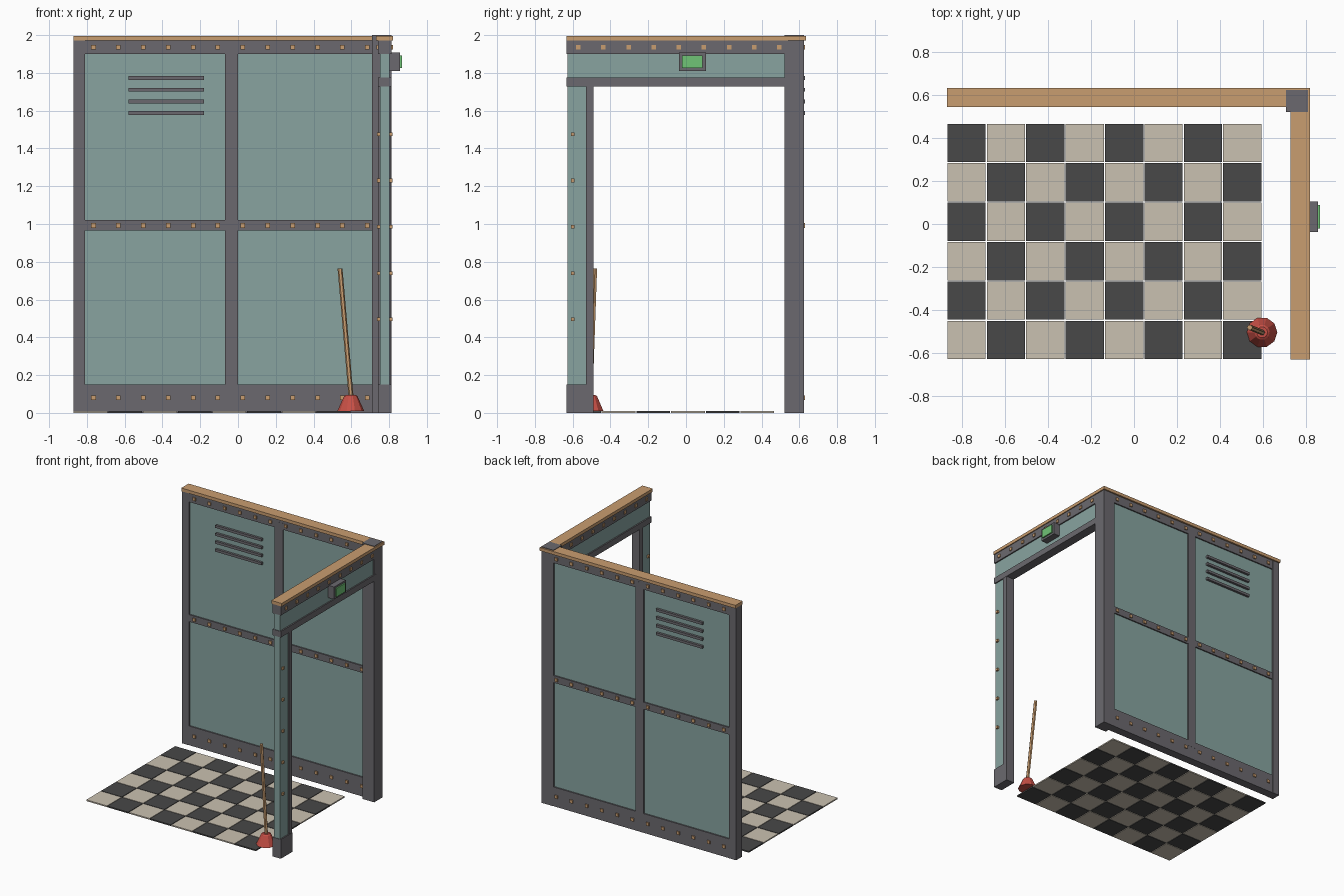
import bpy, math
from mathutils import Vector

if "Cube" in bpy.data.objects:
    bpy.data.objects.remove(bpy.data.objects["Cube"])


def material(name, rgb):
    m = bpy.data.materials.new(name)
    lin = [(c / 255 / 12.92) if c < 11 else ((c / 255 + 0.055) / 1.055) ** 2.4 for c in rgb]
    m.diffuse_color = (*lin, 1)
    m.use_nodes = True
    m.node_tree.nodes["Principled BSDF"].inputs["Base Color"].default_value = m.diffuse_color
    return m


GREY = material("frame grey", (107, 105, 110))
TEAL = material("panel teal", (136, 164, 160))
WOOD = material("warm wood", (201, 157, 112))
DARK = material("dark tile", (72, 72, 72))
CREAM = material("cream tile", (202, 193, 177))
RED = material("rubber red", (200, 80, 70))
GREEN = material("sign green", (112, 195, 118))


def finish(name, verts, faces, mat):
    me = bpy.data.meshes.new(name)
    me.from_pydata(verts, [], faces)
    me.materials.append(mat)
    ob = bpy.data.objects.new(name, me)
    bpy.context.collection.objects.link(ob)
    return ob


def boxes(name, items, mat):
    """One object from boxes given as (x0, x1, y0, y1, z0, z1)."""
    verts, faces = [], []
    for x0, x1, y0, y1, z0, z1 in items:
        b = len(verts)
        verts += [(x, y, z) for z in (z0, z1) for x, y in ((x0, y0), (x1, y0), (x1, y1), (x0, y1))]
        faces += [[b + i for i in f] for f in
                  ((3, 2, 1, 0), (4, 5, 6, 7), (0, 1, 5, 4), (1, 2, 6, 5), (2, 3, 7, 6), (3, 0, 4, 7))]
    return finish(name, verts, faces, mat)


def lathe(name, rings, sides, mat):
    """Closed tube through rings of (centre, radius)."""
    verts, faces = [], []
    for c, r in rings:
        verts += [(c[0] + r * math.cos(2 * math.pi * i / sides),
                   c[1] + r * math.sin(2 * math.pi * i / sides), c[2]) for i in range(sides)]
    for k in range(len(rings) - 1):
        for i in range(sides):
            j = (i + 1) % sides
            faces.append([k * sides + i, k * sides + j, (k + 1) * sides + j, (k + 1) * sides + i])
    faces.append(list(range(sides))[::-1])
    faces.append([(len(rings) - 1) * sides + i for i in range(sides)])
    return finish(name, verts, faces, mat)


WY, WX = 0.588, 0.777          # centre planes of back and side walls
POST, RAIL, PANEL = 0.036, 0.034, 0.024   # half thicknesses


def back(x0, x1, z0, z1, h):
    return (x0, x1, WY - h, WY + h, z0, z1)


def side(y0, y1, z0, z1, h):
    return (WX - h, WX + h, y0, y1, z0, z1)


# Back wall
boxes("back_panel", [back(-0.85, 0.74, 0.1, 1.95, PANEL)], TEAL)
boxes("back_posts", [back(-0.87, -0.81, 0, 1.972, POST), back(-0.07, 0, 0.1, 1.95, POST - 0.001)], GREY)
boxes("back_rails", [back(-0.84, 0.74, a, b, RAIL) for a, b in ((0, 0.15), (0.965, 1.02), (1.9, 1.972))], GREY)
boxes("back_vents", [back(-0.58, -0.18, z - 0.01, z + 0.01, 0.042)
                     for z in (1.773, 1.711, 1.649, 1.587)], GREY)
boxes("corner_post", [(0.709, 0.812, 0.521, 0.624, 0, 2.0)], GREY)

# Side wall with doorway
boxes("side_panels", [side(-0.628, -0.51, 0.1, 1.75, PANEL + 0.002),
                      side(-0.628, 0.54, 1.75, 1.95, PANEL + 0.002)], TEAL)
boxes("door_frame", [side(-0.53, -0.49, 0.1, 1.75, POST - 0.002), side(-0.632, 0.54, 1.728, 1.775, POST)], GREY)
boxes("side_base", [side(-0.632, -0.489, 0, 0.15, POST)], GREY)
boxes("side_top_rail", [side(-0.632, 0.54, 1.9, 1.972, POST)], GREY)

# Wooden caps
boxes("back_cap", [(-0.872, 0.82, 0.545, 0.635, 1.971, 1.996)], WOOD)
boxes("side_cap", [(0.73, 0.82, -0.632, 0.546, 1.971, 1.996)], WOOD)

# Square rivets on both faces of each wall
R = 0.012
boxes("back_rivets", [back(x - R, x + R, z - R, z + R, 0.042)
                      for z in (0.08, 0.992, 1.935)
                      for x in (-0.765 + 0.1318 * i for i in range(12))], WOOD)
boxes("side_rivets", [side(y - R, y + R, 1.935 - R, 1.935 + R, 0.043)
                      for y in (-0.57 + 0.133 * i for i in range(9))]
      + [side(-0.6 - R * 0.8, -0.6 + R * 0.8, z - R * 0.8, z + R * 0.8, 0.04)
         for z in (0.495 + 0.245 * i for i in range(5))], WOOD)

# Lit sign above the door
boxes("sign_box", [(0.80, 0.857, -0.037, 0.106, 1.81, 1.907)], GREY)
boxes("sign_screen", [(0.85, 0.867, -0.02, 0.088, 1.826, 1.892)], GREEN)

# Checkered floor
P = 0.1837
for name, parity, mat in (("cream_tiles", 0, CREAM), ("dark_tiles", 1, DARK)):
    boxes(name, [(-0.87 + i * P, -0.87 + (i + 1) * P - 0.005, -0.63 + j * P, -0.63 + (j + 1) * P - 0.005, 0, 0.01)
                 for i in range(8) for j in range(6) if (i + j) % 2 == parity], mat)

# Plunger
foot = Vector((0.597, -0.505, 0))
lathe("plunger_cup", [(foot + Vector((0, 0, 0.01)), 0.071), (foot + Vector((0, 0, 0.03)), 0.062),
                      (foot + Vector((0, 0, 0.088)), 0.036), (foot + Vector((0, 0, 0.095)), 0.026)], 10, RED)
lathe("plunger_handle", [((0.599, -0.506, 0.08), 0.013), ((0.54, -0.482, 0.765), 0.013)], 6, WOOD)
